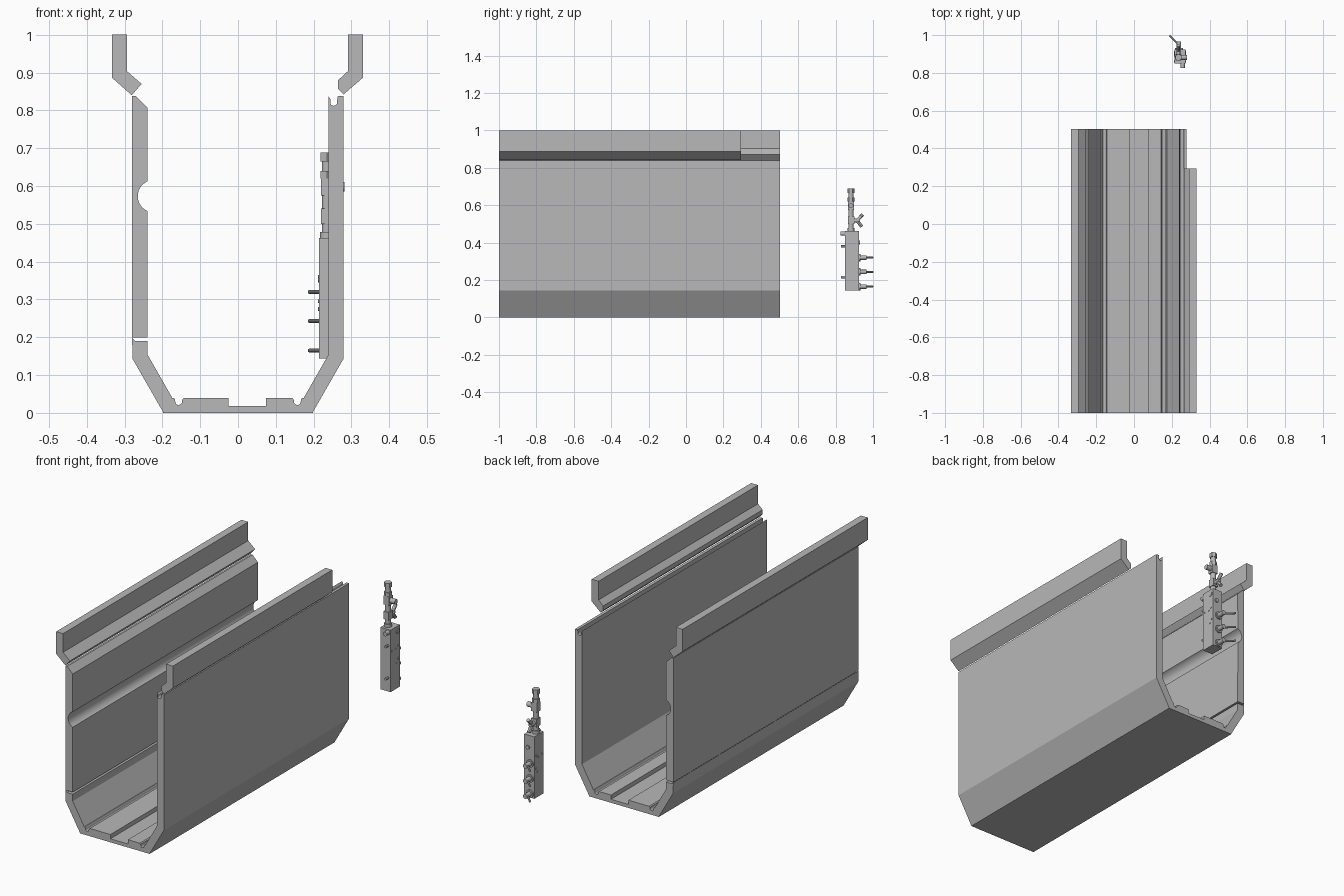
import bpy, bmesh, math
from mathutils import Vector

cube = bpy.data.objects.get("Cube")
if cube:
    bpy.data.objects.remove(cube)

grey = bpy.data.materials.new("plain grey")
grey.use_nodes = True
COLOUR = (0.48, 0.48, 0.48, 1)
grey.diffuse_color = COLOUR
grey.node_tree.nodes["Principled BSDF"].inputs["Base Color"].default_value = COLOUR


def finish(name, bm):
    bmesh.ops.recalc_face_normals(bm, faces=bm.faces)
    mesh = bpy.data.meshes.new(name)
    bm.to_mesh(mesh)
    bm.free()
    mesh.materials.append(grey)
    ob = bpy.data.objects.new(name, mesh)
    bpy.context.collection.objects.link(ob)
    bpy.ops.object.select_all(action='DESELECT')
    ob.select_set(True)
    bpy.context.view_layer.objects.active = ob
    bpy.ops.object.shade_smooth_by_angle(angle=math.radians(30))
    return ob


def extrude_profile(name, points, y0=-1.0, y1=0.503):
    """Closed x-z outline swept along y."""
    bm = bmesh.new()
    face = bm.faces.new([bm.verts.new((x, y0, z)) for x, z in points])
    new = bmesh.ops.extrude_face_region(bm, geom=[face])["geom"]
    verts = [v for v in new if isinstance(v, bmesh.types.BMVert)]
    bmesh.ops.translate(bm, verts=verts, vec=(0, y1 - y0, 0))
    return finish(name, bm)


def box(name, lo, hi):
    return extrude_profile(name, [(lo[0], lo[2]), (hi[0], lo[2]), (hi[0], hi[2]),
                                  (lo[0], hi[2])], lo[1], hi[1])


def rod(name, a, b, r, sides=20):
    a, b = Vector(a), Vector(b)
    bm = bmesh.new()
    bmesh.ops.create_cone(bm, cap_ends=True, segments=sides, radius1=r, radius2=r,
                          depth=(b - a).length)
    bm.transform((b - a).to_track_quat('Z', 'Y').to_matrix().to_4x4())
    bmesh.ops.translate(bm, verts=bm.verts, vec=(a + b) / 2)
    return finish(name, bm)


def arc(cx, cz, r, start, end, n):
    return [(cx + r * math.cos(math.radians(start + (end - start) * i / n)),
             cz + r * math.sin(math.radians(start + (end - start) * i / n)))
            for i in range(n + 1)]


# Floor plate with a wide shallow channel and two narrow round grooves
groove_l = [(-0.147, 0.036)] + arc(-0.157, 0.03, 0.009, 0, -180, 8) + [(-0.167, 0.036)]
groove_r = [(-x, z) for x, z in reversed(groove_l)]
extrude_profile("floor_plate",
                [(-0.198, 0.002), (0.198, 0.002), (0.174, 0.04), (0.17, 0.04)] + groove_r
                + [(0.142, 0.04), (0.074, 0.04), (0.074, 0.018), (-0.025, 0.018),
                   (-0.025, 0.04), (-0.142, 0.04)] + groove_l
                + [(-0.17, 0.04), (-0.174, 0.04)])
box("floor_skin", (-0.198, -1, 0), (0.198, 0.503, 0.002))

# Sloping lower panels
for name, s in (("left_slope", 1), ("right_slope", -1)):
    extrude_profile(name, [(s * x, z) for x, z in
                           ((0.198, 0.002), (0.279, 0.143), (0.239, 0.154), (0.174, 0.04))])

# Wall on the -x side: stub, thin gap, and a wall with a round channel
extrude_profile("right_wall_stub", [(-0.279, 0.143), (-0.239, 0.154), (-0.239, 0.19),
                                    (-0.271, 0.19), (-0.28, 0.199)])
extrude_profile("right_wall", [(-0.28, 0.2), (-0.239, 0.2)]
                + arc(-0.222, 0.573, 0.043, 246, 114, 14)
                + [(-0.239, 0.807), (-0.27, 0.838), (-0.28, 0.838)])

# Wall on the +x side with a groove along its top
extrude_profile("left_wall", [(0.239, 0.154), (0.279, 0.143), (0.279, 0.838),
                              (0.264, 0.838), (0.262, 0.826)]
                + arc(0.253, 0.821, 0.009, 0, -180, 8)
                + [(0.244, 0.83), (0.239, 0.838)])

# Upper rails
extrude_profile("right_rail", [(-0.333, 1), (-0.333, 0.886), (-0.281, 0.84),
                               (-0.255, 0.87), (-0.294, 0.904), (-0.294, 1)])
extrude_profile("left_rail", [(0.33, 1), (0.33, 0.886), (0.279, 0.842), (0.265, 0.857),
                              (0.265, 0.88), (0.291, 0.904), (0.291, 1)], y1=0.294)

# Free-standing valve: main block
box("valve_block", (0.214, 0.85, 0.144), (0.272, 0.925, 0.462))

# Three outlets with angled levers on the back
for i, z in enumerate((0.165, 0.243, 0.32)):
    rod(f"outlet_collar_{i}", (0.238, 0.925, z), (0.238, 0.932, z), 0.02)
    rod(f"outlet_body_{i}", (0.238, 0.925, z), (0.238, 0.966, z), 0.012)
    rod(f"outlet_lever_{i}", (0.228, 0.957, z), (0.188, 0.998, z), 0.005, 10)

# Small studs on the front and sides
rod("front_port", (0.258, 0.825, 0.448), (0.258, 0.85, 0.448), 0.011)
for i, z in enumerate((0.38, 0.215)):
    rod(f"front_stud_{i}", (0.258, 0.828, z), (0.258, 0.85, z), 0.006, 12)
rod("side_plug", (0.268, 0.907, 0.437), (0.276, 0.907, 0.437), 0.012)
for i, (y, z) in enumerate(((0.86, 0.352), (0.892, 0.35), (0.91, 0.36),
                            (0.9, 0.275), (0.912, 0.295))):
    rod(f"side_screw_{i}", (0.211, y, z), (0.275, y, z), 0.005, 10)
rod("back_screw", (0.25, 0.925, 0.4), (0.25, 0.931, 0.4), 0.01)

# Stem stacked on the block
X, Y = 0.235, 0.882
for name, z0, z1, r, sides in (("stem_base", 0.462, 0.478, 0.018, 20),
                               ("stem_lower", 0.478, 0.575, 0.013, 20),
                               ("stem_neck", 0.63, 0.668, 0.013, 20),
                               ("stem_cap", 0.665, 0.688, 0.019, 6)):
    rod(name, (X, Y, z0), (X, Y, z1), r, sides)
box("stem_body", (0.22, 0.867, 0.575), (0.252, 0.897, 0.62))
rod("stem_collar", (X, Y, 0.62), (X, Y, 0.64), 0.019, 6)
rod("stem_side_port", (0.25, Y, 0.598), (0.281, Y, 0.598), 0.013)

# Side fitting with a two-armed handle
box("fitting_body", (0.22, 0.866, 0.5), (0.25, 0.9, 0.54))
rod("fitting_spindle", (X, 0.895, 0.518), (X, 0.93, 0.518), 0.01)
rod("handle_upper_arm", (X, 0.915, 0.518), (X, 0.945, 0.551), 0.009, 12)
rod("handle_lower_arm", (X, 0.915, 0.518), (X, 0.94, 0.485), 0.009, 12)
